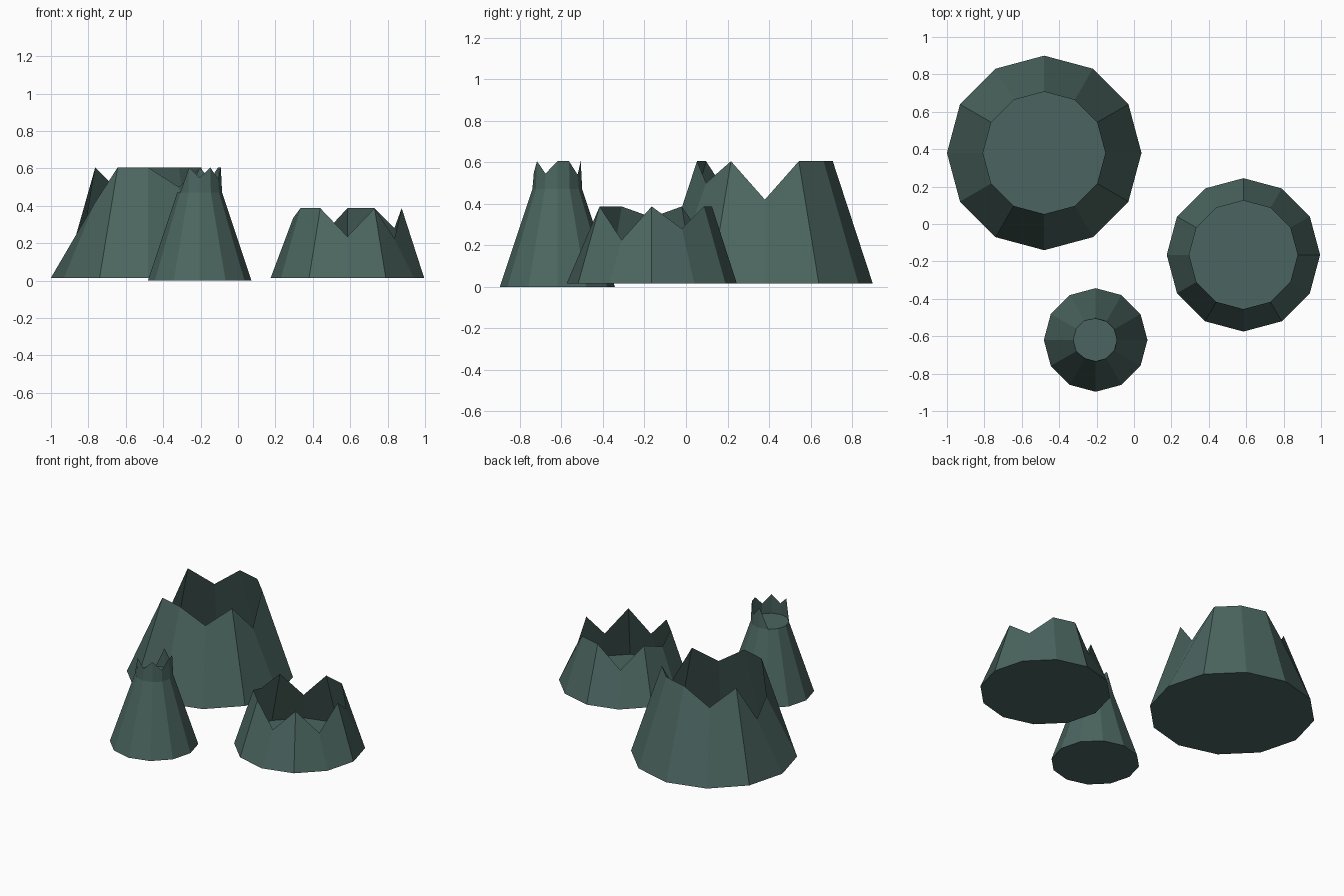
import bpy, bmesh, math

if "Cube" in bpy.data.objects:
    bpy.data.objects.remove(bpy.data.objects["Cube"])

mat = bpy.data.materials.new("dark_green")
mat.diffuse_color = (0.07, 0.13, 0.115, 1)
mat.use_nodes = True
mat.node_tree.nodes["Principled BSDF"].inputs["Base Color"].default_value = mat.diffuse_color
N = 12


def ring(bm, radii, heights):
    return [bm.verts.new((r * math.cos(math.tau * i / N),
                          r * math.sin(math.tau * i / N), z))
            for i, (r, z) in enumerate(zip(radii, heights))]


def stump(name, centre, rings, floor=0):
    """Stacked 12-sided rings, capped at the base, plus a floor on one ring."""
    bm = bmesh.new()
    rows = [ring(bm, r, z) for r, z in rings]
    for a, b in zip(rows, rows[1:]):
        for i in range(N):
            j = (i + 1) % N
            bm.faces.new((a[i], a[j], b[j], b[i]))
    bm.faces.new(rows[0][::-1])
    if floor:
        bm.faces.new(rows[floor])
    bmesh.ops.remove_doubles(bm, verts=bm.verts[:], dist=1e-4)
    me = bpy.data.meshes.new(name)
    bm.to_mesh(me)
    bm.free()
    me.materials.append(mat)
    ob = bpy.data.objects.new(name, me)
    ob.location = (*centre, 0)
    bpy.context.collection.objects.link(ob)


# Large hollow stump: jagged rim heights listed every 30 degrees
T = 0.605
large = [.42, T, T, T, .483, T, .34, .42, T, T, .5, T]
stump("large_stump", (-0.48, 0.38),
      [([.52] * N, [.015] * N), ([.327] * N, large)])

# Wide low hollow stump
T = 0.387
wide = [T, .28, T, T, .23, T, .335, T, T, .235, T, .225]
stump("wide_stump", (0.585, -0.165),
      [([.41] * N, [.015] * N), ([.29] * N, wide)])

# Small tall stump: solid body with a splintered rim around its top
T, L = 0.605, 0.47
small = [T, T, .54, T, L, L, L, L, T, .55, T, .545]
tip_r = [.12 if z == L else .113 for z in small]
stump("small_stump", (-0.205, -0.62),
      [([.277] * N, [0] * N), ([.12] * N, [L] * N), (tip_r, small)], floor=1)
